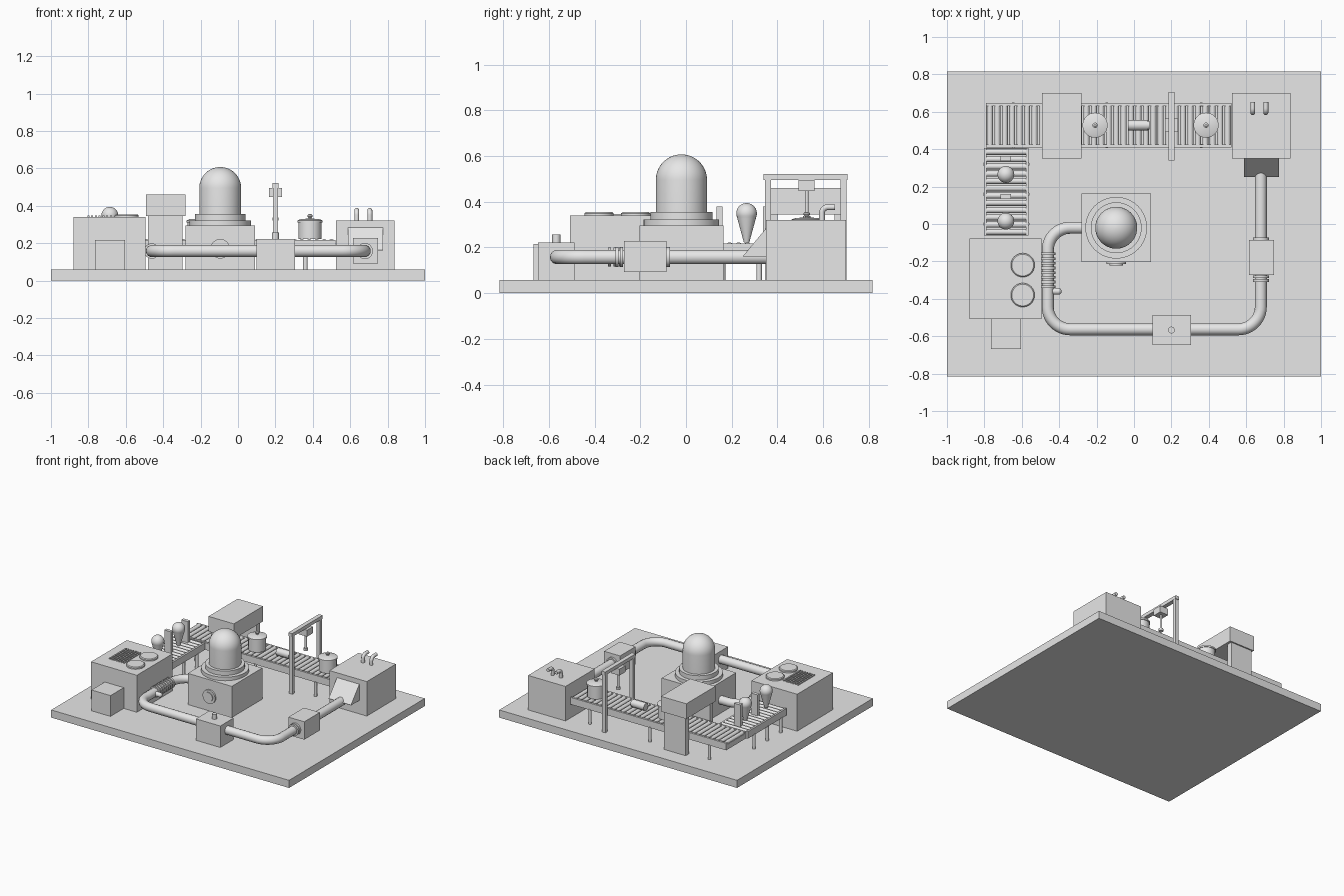
import bpy, math
from mathutils import Vector

if "Cube" in bpy.data.objects:
    bpy.data.objects.remove(bpy.data.objects["Cube"], do_unlink=True)

grey = bpy.data.materials.new("light grey")
grey.use_nodes = True
grey.diffuse_color = (0.8, 0.8, 0.8, 1)
grey.node_tree.nodes["Principled BSDF"].inputs["Base Color"].default_value = (0.8, 0.8, 0.8, 1)

FLOOR, BELT = 0.058, 0.222


def finish(obj, name, smooth=True):
    obj.name = name
    obj.data.materials.clear()
    obj.data.materials.append(grey)
    if smooth:
        bpy.ops.object.shade_smooth_by_angle(angle=math.radians(35))
    return obj


def box(name, xs, ys, zs):
    lo, hi = Vector((xs[0], ys[0], zs[0])), Vector((xs[1], ys[1], zs[1]))
    bpy.ops.mesh.primitive_cube_add(size=1, location=(lo + hi) / 2)
    obj = bpy.context.object
    for v in obj.data.vertices:
        v.co = Vector([a * b for a, b in zip(v.co, hi - lo)])
    return finish(obj, name, False)


def rod(name, start, end, r, sides=32):
    a, b = Vector(start), Vector(end)
    bpy.ops.mesh.primitive_cylinder_add(vertices=sides, radius=r, depth=(b - a).length,
                                        location=(a + b) / 2)
    obj = bpy.context.object
    obj.rotation_euler = (b - a).to_track_quat('Z', 'Y').to_euler()
    return finish(obj, name)


def lathe(name, centre, profile, sides=40):
    # Revolve (radius, height) pairs about a vertical axis
    verts, faces = [], []
    for r, z in profile:
        for i in range(sides):
            t = math.tau * i / sides
            verts.append((r * math.cos(t), r * math.sin(t), z))
    for k in range(len(profile) - 1):
        for i in range(sides):
            j = (i + 1) % sides
            faces.append((k * sides + i, k * sides + j, (k + 1) * sides + j, (k + 1) * sides + i))
    faces.append(tuple(reversed(range(sides))))
    faces.append(tuple(range((len(profile) - 1) * sides, len(profile) * sides)))
    mesh = bpy.data.meshes.new(name)
    mesh.from_pydata(verts, [], faces)
    obj = bpy.data.objects.new(name, mesh)
    bpy.context.collection.objects.link(obj)
    obj.location = (centre[0], centre[1], 0)
    bpy.ops.object.select_all(action='DESELECT')
    obj.select_set(True)
    bpy.context.view_layer.objects.active = obj
    return finish(obj, name)


def pipe(name, corners, bend, r):
    # Round each inner corner with a quadratic-free circular arc
    pts = [Vector(p) for p in corners]
    path = [pts[0]]
    for before, p, after in zip(pts, pts[1:], pts[2:]):
        u, v = (before - p).normalized(), (after - p).normalized()
        centre = p + (u + v) * bend
        for i in range(13):
            t = math.pi / 2 * i / 12
            path.append(centre - v * bend * math.cos(t) - u * bend * math.sin(t))
    path.append(pts[-1])
    curve = bpy.data.curves.new(name, 'CURVE')
    curve.dimensions = '3D'
    curve.bevel_depth, curve.bevel_resolution, curve.use_fill_caps = r, 5, True
    spline = curve.splines.new('POLY')
    spline.points.add(len(path) - 1)
    for sp, p in zip(spline.points, path):
        sp.co = (*p, 1)
    obj = bpy.data.objects.new(name, curve)
    bpy.context.collection.objects.link(obj)
    bpy.ops.object.select_all(action='DESELECT')
    obj.select_set(True)
    bpy.context.view_layer.objects.active = obj
    bpy.ops.object.convert(target='MESH')
    return finish(bpy.context.object, name)


def conveyor(name, along, span, across, legs):
    # Rails, rollers and legs; along is 0 for x and 1 for y
    def put(a, c, z):
        return (a, c, z) if along == 0 else (c, a, z)

    def slab(part, a, c, z):
        box(name + part, *((a, c) if along == 0 else (c, a)), z)
    w = 0.014
    for c in (across[0], across[1] - w):
        slab("_rail", span, (c, c + w), (0.165, 0.218))
        for a in legs:
            m = c + w / 2
            rod(name + "_leg", put(a, m, FLOOR), put(a, m, 0.17), 0.012, 16)
    for a in span:
        e = a if a == span[0] else a - w
        slab("_end", (e, e + w), across, (0.165, 0.205))
    count = round((span[1] - span[0]) / 0.04)
    for i in range(count):
        a = span[0] + (i + 0.5) * (span[1] - span[0]) / count
        rod(name + "_roller", put(a, across[0] + w, 0.206), put(a, across[1] - w, 0.206), 0.016, 16)


box("base_plate", (-1, 1), (-0.815, 0.815), (0, FLOOR))

# Domed boiler with stepped flange and front dial
bx, by = -0.095, -0.02
box("boiler_block", (-0.28, 0.09), (-0.203, 0.163), (FLOOR, 0.295))
dome = [(0.112 * math.cos(t), 0.495 + 0.112 * math.sin(t))
        for t in (math.pi / 2 * i / 14 for i in range(14))]
lathe("boiler_flange", (bx, by), [(0.165, 0.295), (0.165, 0.322), (0.136, 0.322), (0.136, 0.355)])
lathe("boiler_dome", (bx, by), [(0.112, 0.35)] + dome + [(0.002, 0.607)])
rod("boiler_dial", (bx, -0.2, 0.17), (bx, -0.215, 0.17), 0.052)
rod("boiler_dial_face", (bx, -0.21, 0.17), (bx, -0.222, 0.17), 0.035)

# Main pipe loop with its joints
pz = 0.158
pipe("main_pipe", [(-0.25, by, pz), (-0.461, by, pz), (-0.461, -0.563, pz),
                   (0.678, -0.563, pz), (0.678, 0.36, pz)], 0.12, 0.032)
for i in range(8):
    y = -0.16 - i * 0.025
    rod("pipe_bellows_ring", (-0.461, y - 0.007, pz), (-0.461, y + 0.007, pz), 0.041)
rod("pipe_valve", (-0.461, -0.36, pz), (-0.405, -0.36, pz), 0.018)
bpy.ops.mesh.primitive_uv_sphere_add(radius=0.018, location=(-0.405, -0.36, pz))
finish(bpy.context.object, "pipe_valve_end")
box("front_junction", (0.1, 0.305), (-0.648, -0.487), (FLOOR, 0.221))
rod("junction_knob", (0.2, -0.567, 0.22), (0.2, -0.567, 0.256), 0.018)
box("side_junction", (0.614, 0.748), (-0.272, -0.085), (0.092, 0.228))
for y in (-0.309, -0.289, -0.085):
    rod("pipe_collar", (0.678, y, pz), (0.678, y + 0.014, pz), 0.043)

# Control cabinet with burner discs, grille and step box
box("control_cabinet", (-0.88, -0.495), (-0.508, -0.078), (FLOOR, 0.339))
box("cabinet_step", (-0.765, -0.605), (-0.667, -0.505), (FLOOR, 0.216))
for y in (-0.22, -0.38):
    lathe("cabinet_disc", (-0.595, y), [(0.064, 0.335), (0.064, 0.349), (0.058, 0.354)])
for i in range(7):
    x = -0.805 + i * 0.02
    box("cabinet_grille_bar", (x, x + 0.01), (-0.4, -0.2), (0.335, 0.347))

# Roller conveyors
conveyor("back_conveyor", 0, (-0.79, 0.52), (0.41, 0.646), (-0.645, -0.145, 0.36))
conveyor("side_conveyor", 1, (-0.062, 0.405), (-0.803, -0.563), (0.0, 0.16, 0.32))

# Bulbs and upright plates on the side conveyor
for y in (0.265, 0.015):
    bulb = [(0.012, BELT), (0.04, 0.325)]
    bulb += [(0.045 * math.cos(t), 0.349 + 0.045 * math.sin(t))
             for t in (-0.4 + i * 0.16 for i in range(13))]
    lathe("bulb", (-0.685, y), bulb)
for y in (0.35, 0.147):
    box("upright_plate", (-0.713, -0.657), (y - 0.013, y + 0.013), (BELT - 0.01, 0.38))

# Scanner tunnel over the back conveyor
box("scanner_hood", (-0.493, -0.28), (0.35, 0.70), (0.345, 0.46))
for y in (0.36, 0.65):
    box("scanner_side", (-0.48, -0.298), (y, y + 0.04), (FLOOR, 0.345))

# Lidded pots and a lying canister
for x in (-0.208, 0.385):
    lathe("pot", (x, 0.528), [(0.062, BELT), (0.062, 0.31), (0.067, 0.31), (0.067, 0.322),
                             (0.05, 0.328), (0.008, 0.332), (0.008, 0.336), (0.014, 0.343),
                             (0.014, 0.35), (0.006, 0.356)])
rod("canister", (-0.033, 0.528, 0.248), (0.075, 0.528, 0.248), 0.028)
rod("canister_cap", (0.075, 0.528, 0.248), (0.082, 0.528, 0.248), 0.022)

# Gantry press
for y in (0.346, 0.676):
    box("gantry_post", (0.187, 0.215), (y, y + 0.026), (FLOOR, 0.5))
box("gantry_beam", (0.185, 0.217), (0.34, 0.706), (0.496, 0.522))
box("gantry_head", (0.165, 0.236), (0.492, 0.563), (0.446, 0.495))
rod("gantry_plunger", (0.2, 0.528, 0.33), (0.2, 0.528, 0.45), 0.008)
rod("gantry_plunger_tip", (0.2, 0.528, 0.32), (0.2, 0.528, 0.338), 0.016)

# Receiving cabinet with intake wedge and bent vents
box("receiving_cabinet", (0.523, 0.838), (0.35, 0.70), (FLOOR, 0.32))
wedge = box("intake_wedge", (0.587, 0.775), (0.25, 0.352), (0.16, 0.286))
for v in wedge.data.vertices:
    if v.co.y < 0 and v.co.z > 0:
        v.co.z = -0.06
for x in (0.635, 0.705):
    pipe("cabinet_vent", [(x, 0.595, 0.31), (x, 0.595, 0.376), (x, 0.652, 0.376)], 0.025, 0.013)
